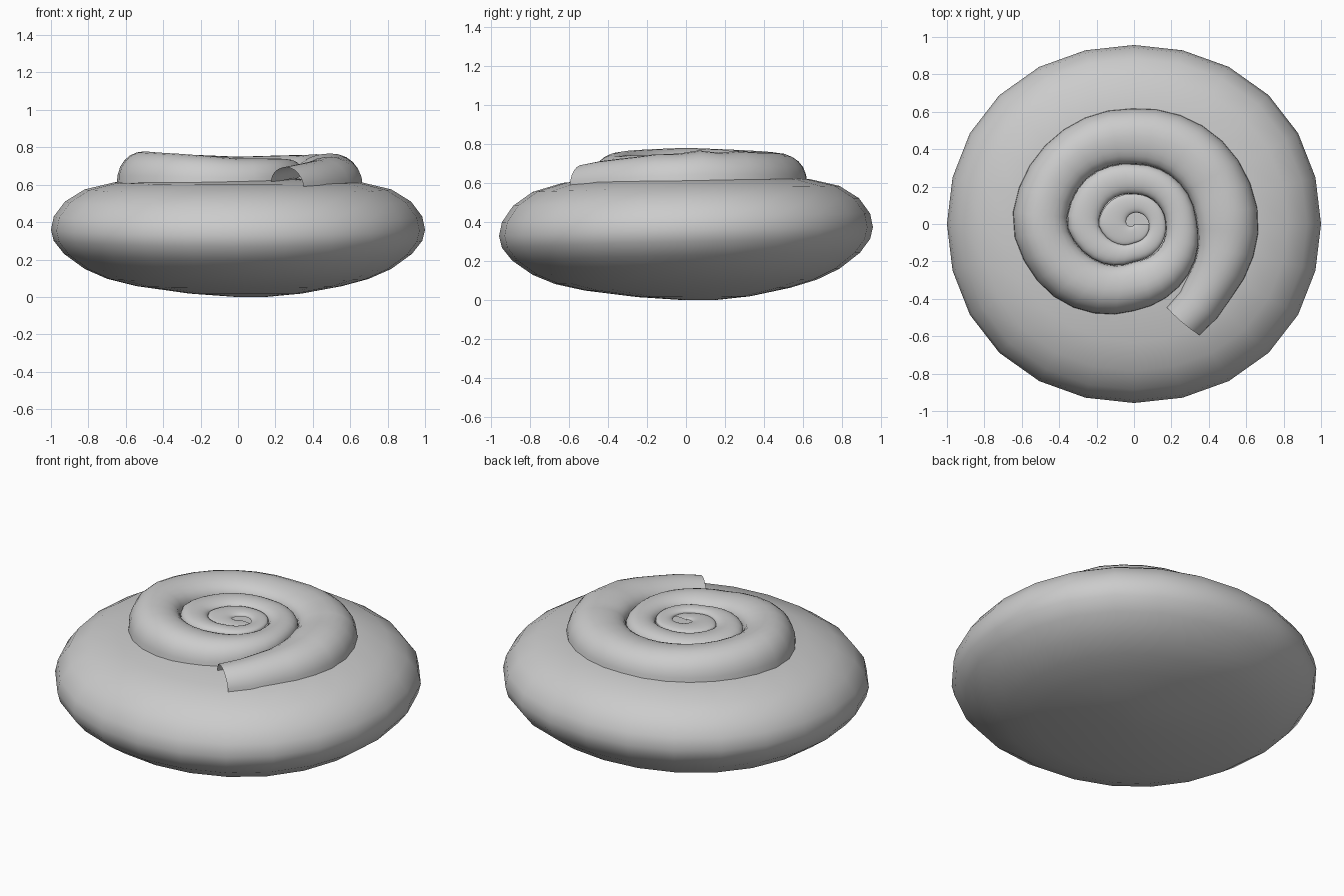
import bpy, bmesh
from math import sin, cos, pi, radians

if "Cube" in bpy.data.objects:
    bpy.data.objects.remove(bpy.data.objects["Cube"])


def make_object(name, rings, closed):
    """Bridge rows of points into a smooth-shaded sheet."""
    bm = bmesh.new()
    rows = [[bm.verts.new(p) for p in ring] for ring in rings]
    n = len(rows[0])
    for a, b in zip(rows, rows[1:]):
        for i in range(n if closed else n - 1):
            j = (i + 1) % n
            bm.faces.new((a[i], a[j], b[j], b[i]))
    if closed:
        bm.faces.new(rows[0][::-1])
        bm.faces.new(rows[-1])
    bmesh.ops.recalc_face_normals(bm, faces=bm.faces)
    mesh = bpy.data.meshes.new(name)
    bm.to_mesh(mesh)
    bm.free()
    mesh.shade_smooth()
    obj = bpy.data.objects.new(name, mesh)
    bpy.context.collection.objects.link(obj)
    return obj


# Flattened bun body: lathed profile, slightly oval and tilted
profile = [(0.08, 0.0), (0.3, 0.018), (0.55, 0.058), (0.7, 0.097), (0.82, 0.15),
           (0.93, 0.23), (0.985, 0.30), (1.0, 0.36), (0.985, 0.43), (0.925, 0.51),
           (0.82, 0.575), (0.66, 0.613), (0.4, 0.63), (0.05, 0.635)]
SIDES = 24
body_rings = []
for r, z in profile:
    ring = []
    for i in range(SIDES):
        a = 2 * pi * i / SIDES
        rr = r * (1 + 0.018 * sin(2 * a) ** 2)
        y = 0.957 * rr * sin(a)
        # lowest point sits a little off centre
        shift = 0.08 * max(0, 1 - r / 0.6) if z < 0.2 else 0
        ring.append((rr * cos(a) + shift, y + shift,
                     max(0, z + (0.024 * y - 0.01 * y * y) * r)))
    body_rings.append(ring)
make_object("bun_body", body_rings, True)

# Spiral topping: angle, inner radius, outer radius, crest height
spiral = [(-64, .48, .69, .695), (-40, .40, .655, .725), (0, .335, .67, .76),
          (45, .325, .65, .76), (90, .32, .62, .75), (135, .35, .635, .765),
          (180, .36, .655, .78), (225, .28, .575, .765), (270, .20, .467, .74),
          (315, .19, .40, .74), (360, .17, .335, .735), (450, .16, .32, .73),
          (495, .18, .35, .73), (540, .19, .36, .73), (585, .14, .28, .73),
          (630, .10, .20, .725), (720, .08, .17, .72), (810, .06, .16, .72),
          (900, .04, .19, .72), (990, 0, .10, .712), (1080, 0, .08, .707)]


def sample(a):
    for p, q in zip(spiral, spiral[1:]):
        if a <= q[0]:
            t = (a - p[0]) / (q[0] - p[0])
            return [u + (v - u) * t for u, v in zip(p[1:], q[1:])]
    return spiral[-1][1:]


def ramp(a, lo, hi):
    return max(0, min(1, (a - lo) / (hi - lo)))


ARCH = 12
swirl_rings = []
for k in range(97):
    a = -64 + k * 1144 / 96
    r_in, r_out, top = sample(a)
    tail = 1 - ramp(a, -64, 0)
    # wrinkles along the open tail quarter
    top += 0.008 * sin(radians(a * 13)) * max(0, 1 - abs(a) / 70)
    # valleys get shallower towards the centre
    inner_base = 0.665 - 0.05 * tail + 0.035 * ramp(a, 270, 630)
    outer_base = 0.585 + 0.08 * ramp(a, 285, 350) + 0.035 * ramp(a, 400, 700)
    power = 0.8 + 0.25 * tail
    ring = []
    for i in range(ARCH + 1):
        th = pi * i / ARCH
        c, s = cos(th), max(0, sin(th))
        t = (1 - c) / 2
        base = inner_base if t < 0.5 else outer_base
        r = r_in + (r_out - r_in) * t
        z = base + (top - base) * s ** power
        aa = radians(a + 9 * tail * (t - 0.5))
        ring.append((r * cos(aa), r * sin(aa), z))
    swirl_rings.append(ring)
make_object("swirl_topping", swirl_rings, False)
